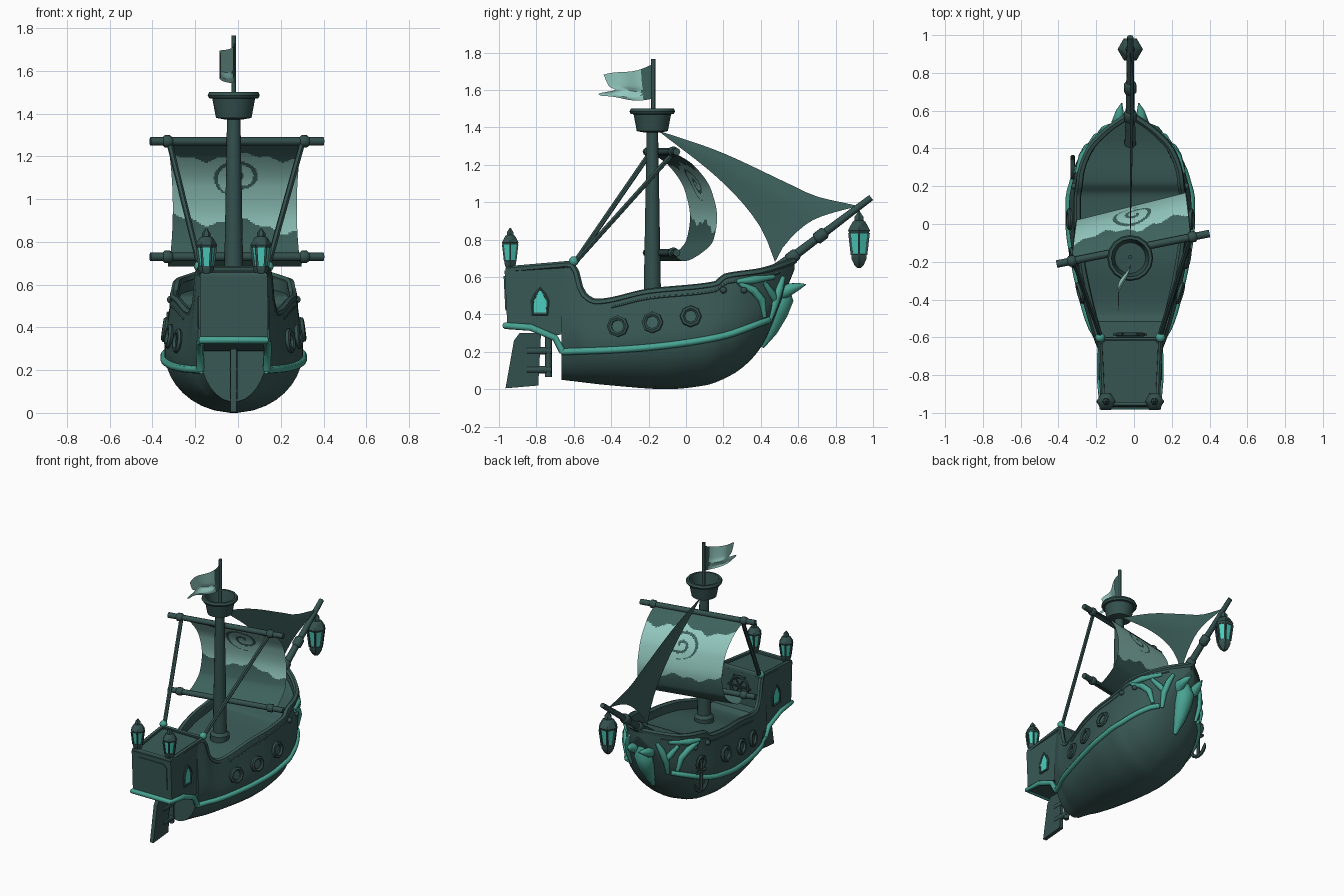
import bpy, bmesh, math
from mathutils import Vector

if "Cube" in bpy.data.objects:
    bpy.data.objects.remove(bpy.data.objects["Cube"])

CX = -0.02  # the ship's centreline

def mat(name, c):
    m = bpy.data.materials.new(name)
    m.diffuse_color = (*c, 1)
    m.use_nodes = True
    m.node_tree.nodes["Principled BSDF"].inputs["Base Color"].default_value = m.diffuse_color
    return m

WOOD = mat("dark_teal_wood", (.040, .098, .090))
SPAR = mat("spar_wood", (.034, .082, .076))
DECK = mat("deck_wood", (.042, .105, .096))
TRIM = mat("teal_trim", (.065, .37, .29))
GLASS = mat("glowing_glass", (.07, .62, .51))
CLOTH = mat("light_cloth", (.29, .58, .52))
DARK = mat("dark_cloth", (.046, .118, .107))

# ---------- helpers ----------
def make(name, verts, faces, mats, rule=None, angle=35):
    me = bpy.data.meshes.new(name)
    me.from_pydata([(v[0] + CX, v[1], v[2]) for v in verts], [], faces)
    bm = bmesh.new(); bm.from_mesh(me)
    bmesh.ops.recalc_face_normals(bm, faces=bm.faces)
    bm.to_mesh(me); bm.free()
    mats = mats if isinstance(mats, list) else [mats]
    for m in mats:
        me.materials.append(m)
    if rule:
        for p in me.polygons:
            p.material_index = rule(p)
    ob = bpy.data.objects.new(name, me)
    bpy.context.collection.objects.link(ob)
    bpy.ops.object.select_all(action='DESELECT')
    ob.select_set(True); bpy.context.view_layer.objects.active = ob
    bpy.ops.object.shade_smooth_by_angle(angle=math.radians(angle))
    return ob

def loft(name, rows, mats, ring=True, caps=True, loop=False, rule=None, angle=35):
    n, k = len(rows[0]), len(rows)
    faces = []
    for i in range(k if loop else k - 1):
        for j in range(n if ring else n - 1):
            a, b, i2 = j, (j + 1) % n, (i + 1) % k
            faces.append((i * n + a, i * n + b, i2 * n + b, i2 * n + a))
    if caps and ring and not loop:
        faces += [tuple(range(n)), tuple(range((k - 1) * n, k * n))]
    return make(name, [p for r in rows for p in r], faces, mats, rule, angle)

def tube(name, pts, r, m, sides=8, loop=False):
    pts = [Vector(p) for p in pts]
    n = len(pts)
    rs = r if isinstance(r, (list, tuple)) else [r] * n
    rows, prev, u = [], None, None
    for i, p in enumerate(pts):
        a = pts[i - 1] if (i or loop) else p
        b = pts[(i + 1) % n] if (i < n - 1 or loop) else p
        t = (b - a).normalized()
        if u is None:
            u = t.orthogonal().normalized()
        else:
            u = prev.rotation_difference(t) @ u
        prev, v = t, t.cross(u)
        rows.append([p + rs[i] * (u * math.cos(q) + v * math.sin(q))
                     for q in (2 * math.pi * j / sides for j in range(sides))])
    return loft(name, rows, m, loop=loop, angle=50)

def lathe(name, prof, at, m, sides=16, s=1, rot=0):
    rows = [[(at[0] + s * r * math.cos(a), at[1] + s * r * math.sin(a), at[2] + s * z)
             for a in (rot + 2 * math.pi * j / sides for j in range(sides))] for r, z in prof]
    return loft(name, rows, m)

def ball(name, at, r, m):
    return lathe(name, [(r * math.sin(math.pi * i / 8) + 1e-4, -r * math.cos(math.pi * i / 8))
                        for i in range(9)], at, m, 12)

def curve(tab, x):  # monotone smooth interpolation through a table
    x = min(max(x, tab[0][0]), tab[-1][0])
    d = [(b[1] - a[1]) / (b[0] - a[0]) for a, b in zip(tab, tab[1:])]
    g = [d[0]] + [0 if a * b <= 0 else 2 * a * b / (a + b) for a, b in zip(d, d[1:])] + [d[-1]]
    i = max(j for j in range(len(tab) - 1) if tab[j][0] <= x)
    h = tab[i + 1][0] - tab[i][0]; t = (x - tab[i][0]) / h
    return ((1 + 2 * t) * (1 - t) ** 2 * tab[i][1] + t * (1 - t) ** 2 * h * g[i]
            + t * t * (3 - 2 * t) * tab[i + 1][1] + t * t * (t - 1) * h * g[i + 1])

lin = lambda a, b, n: [a + (b - a) * i / (n - 1) for i in range(n)]
circ = lambda n: lin(0, 2 * math.pi, n + 1)[:-1]

# ---------- hull shape ----------
WID = [(-.665, .168), (-.6, .195), (-.4, .255), (-.2, .3), (0, .325), (.12, .325), (.25, .3),
       (.4, .225), (.5, .13), (.55, .06), (.58, .012)]
BOT = [(-.665, .05), (-.4, .02), (-.1, 0), (.1, .02), (.25, .08), (.35, .16), (.42, .255), (.47, .365),
       (.52, .49), (.58, .64)]
TOP = [(-.665, .655), (-.6, .66), (-.575, .56), (-.54, .495), (-.48, .465), (-.2, .52), (.16, .56),
       (.21, .6), (.4, .63), (.5, .66), (.58, .69)]

def hw(y, z):
    w, zb, zt = curve(WID, y), curve(BOT, y), curve(TOP, y)
    zm = zb + (min(zt, .6) - zb) * .55
    if z < zm:
        return w * math.sqrt(max(0, 1 - (1 - max(0, (z - zb) / (zm - zb))) ** 2.1))
    return w * (1 - .1 * min(1, max(0, (.4 - y) / .2)) * (z - zm) / (zt - zm))

def skin(s, y, z, off=.004):  # a point on the hull side
    return (s * (hw(y, z) + off), y, z)

rows = []
for y in lin(-.665, .58, 60):
    zb, zt = curve(BOT, y), curve(TOP, y)
    zd = .43 if y < -.5 else max(zt - .055, zb + .01)
    half = [(hw(y, z), y, z) for z in (zb + .0005 + (zt - zb - .0005) * t ** 1.5 for t in lin(0, 1, 14))]
    half += [(max(hw(y, zt) - .03, .002), y, zt), (max(hw(y, zd) - .035, .001), y, zd)]
    rows.append(half + [(-x, a, b) for x, a, b in reversed(half)])
loft("hull", rows, [WOOD, DECK], rule=lambda p: int(p.normal.z > .8 and p.center.z > .35))

# cabin at the stern
prof = [(-.955, .33), (-.97, .635), (-.6, .665), (-.6, .3), (-.69, .29), (-.8, .325)]
loft("stern_cabin", [[(x, y, z) for y, z in prof] for x in (-.157, .157)], WOOD)
tube("cabin_roof_rail", [(-.145, -.955, .64), (.145, -.955, .64), (.16, -.61, .67), (-.16, -.61, .67)],
     .018, WOOD, 6, True)
panel = [(-.125, .42), (.125, .42), (.125, .58), (.1, .605), (-.1, .605), (-.125, .58)]
loft("transom_panel", [[(x, y - .05 * (z - .42), z) for x, z in panel] for y in (-.966, -.95)], WOOD)
tube("steering_wheel", [(.07 * math.cos(a), -.585, .56 + .07 * math.sin(a)) for a in circ(16)], .01, SPAR, 6, True)
for i in range(3):
    c, s = .09 * math.cos(i * math.pi / 3), .09 * math.sin(i * math.pi / 3)
    tube("wheel_spoke", [(-c, -.585, .56 - s), (c, -.585, .56 + s)], .006, SPAR, 6)

# teal trim round the transom
tube("stern_trim", [(-.155, -.66, .2), (-.158, -.70, .275), (-.158, -.83, .33), (-.155, -.965, .34),
     (.155, -.965, .34), (.158, -.83, .33), (.158, -.70, .275), (.155, -.66, .2)], .018, TRIM)

TRZ = [(-.665, .2), (-.4, .21), (-.19, .225), (.18, .28), (.44, .37)]
arch = [(-.032, .41), (.032, .41), (.036, .47), (.02, .505), (0, .53), (-.02, .505), (-.036, .47)]
bowcurves = [[(.27, .575), (.36, .585), (.47, .6)], [(.285, .565), (.36, .53), (.405, .48), (.42, .385)],
             [(.52, .6), (.5, .54), (.475, .46), (.445, .36)], [(.42, .57), (.46, .51), (.48, .46)]]
for s in (-1, 1):
    tube("side_trim", [skin(s, y, curve(TRZ, y)) for y in lin(-.665, .44, 30)], .018, TRIM)
    tube("rail", [(s * max(.004, hw(y, curve(TOP, y)) - .013), y, curve(TOP, y)) for y in lin(-.63, .58, 60)],
         .019, WOOD, 6)
    tube("rail_moulding", [skin(s, y, curve(TOP, y) - .035, -.003) for y in lin(-.4, .5, 30)], .007, WOOD, 6)
    # portholes
    for y, z in ((-.365, .337), (-.18, .358), (.025, .39)):
        ringp = lambda r, o: [skin(s, y + r * math.cos(a), z + r * math.sin(a), o) for a in circ(8)]
        tube("porthole_frame", ringp(.045, .008), .014, SPAR, 6, True)
        loft("porthole_glass", [ringp(.04, -.004), ringp(.04, .004)], DARK)
    # pointed cabin window
    loft("cabin_window", [[(s * x, y - .78, z) for y, z in arch] for x in (.153, .162)], GLASS)
    tube("window_frame", [(s * .16, -.78 + y * 1.15, .47 + (z - .47) * 1.14) for y, z in arch], .009, SPAR, 6, True)
    # carved bow scrolls
    for c in bowcurves:
        n = len(c)
        tube("bow_scroll", [skin(s, y, z, .004) for y, z in c],
             [.022 if 0 < i < n - 1 else .012 for i in range(n)], TRIM, 8)
    tube("bow_horn", [(s * .045, .49, .5), (s * .065, .54, .53), (s * .055, .6, .55), (s * .045, .64, .56)],
         [.03, .036, .02, .003], TRIM)
    ball("shroud_post_knob", (s * .16, -.6, .685), .026, TRIM)
    for y in (.2, .31):
        ball("side_cleat", skin(s, y, .53, .004), .018, SPAR)
tube("figurehead", [(0, .405, .225), (0, .445, .31), (0, .48, .41), (0, .505, .49), (0, .52, .56)],
     [.012, .042, .065, .072, .03], TRIM, 10)

# rudder
rud = [(-.965, .005), (-.79, .02), (-.775, .3), (-.89, .3), (-.92, .26)]
loft("rudder_blade", [[(x, y, z) for y, z in rud] for x in (-.014, .014)], SPAR)
tube("rudder_post", [(0, -.735, .065), (0, -.735, .3)], .018, SPAR)
for z in (.105, .205):
    tube("rudder_hinge", [(0, -.85, z), (0, -.72, z)], .02, SPAR)

# mast, crow's nest and pole
lathe("mast", [(.065, .46), (.065, .5), (.047, .52), (.031, 1.4)], (0, -.18, 0), SPAR, 14)
lathe("crows_nest", [(.04, 1.372), (.083, 1.38), (.086, 1.395), (.1, 1.47), (.115, 1.472), (.122, 1.485),
      (.115, 1.5), (.1, 1.5), (.082, 1.41), (.001, 1.41)], (0, -.18, 0), SPAR, 16)
tube("flag_pole", [(0, -.175, 1.4), (0, -.175, 1.765)], .011, SPAR)

# yards, collars and shrouds
yy = lambda x: -.13 + .2 * (x - .02)
for z in (1.27, .73):
    tube("yard", [(x, yy(x), z) for x in (-.39, .42)], .02, SPAR)
    for x in (-.31, .33):
        tube("yard_collar", [(x + d, yy(x + d), z) for d in (-.022, -.012, .012, .022)],
             [.02, .029, .029, .02], SPAR)
for s, x in ((-1, -.3), (1, .32)):
    tube("shroud", [(x, yy(x), 1.26), (s * .155, -.6, .67)], .014, SPAR, 6)

# billowing main sail with dark bands and a spiral
SAILY = [(0, 0), (.14, .11), (.36, .21), (.55, .24), (.72, .22), (.87, .135), (.95, .06), (1, 0)]
SAILZ = [(0, 1.27), (.14, 1.2), (.36, 1.06), (.55, .92), (.72, .8), (.87, .715), (.95, .685), (1, .72)]
def sail_rule(p):
    x, z = p.center.x, p.center.z
    wob = .016 * math.sin(x * 17 + 1) + .007 * math.sin(x * 53)
    if z > 1.195 + wob or z < .885 - .11 * x + wob * 1.2:
        return 1
    dx, dz = x - .005, (z - 1.1) * 1.3
    r, th = math.hypot(dx, dz), math.atan2(dz, dx)
    k = (r / .066 - th / (2 * math.pi)) % 1
    return int(r < .118 and k < .3)
rows = []
for v in lin(0, 1, 100):
    w = .315 - .025 * math.sin(math.pi * v)
    rows.append([(.005 + u * w, yy(u * w) + curve(SAILY, v) * (.95 + .06 * u), curve(SAILZ, v))
                 for u in lin(-1, 1, 110)])
loft("main_sail", rows, [CLOTH, DARK], ring=False, rule=sail_rule)

# jib between mast and bowsprit
A = [(-.14, 1.38), (.155, 1.28), (.556, 1.096), (.69, 1.035), (.92, .985)]
B = [(-.14, 1.375), (.18, 1.12), (.37, .91), (.44, .78), (.476, .68)]
C = [(.476, .68), (.53, .775), (.69, .91), (.92, .98)]
rows = []
for t in lin(0, 1, 16):  # fan from the mast: lower edge point to upper edge point
    b, a = (B[0][0] + t * .616, curve(B, B[0][0] + t * .616)), (A[0][0] + t * 1.06, curve(A, A[0][0] + t * 1.06))
    rows.append([(.02 * math.sin(math.pi * q) * t, b[0] + (a[0] - b[0]) * q,
                  b[1] + (a[1] - b[1]) * q if t < 1 else curve(C, b[0] + (a[0] - b[0]) * q))
                 for q in lin(0, 1, 12)])
for i in range(8, 15):  # ease the foot into its hollow curve
    f = ((i - 7) / 8) ** 2
    for j, q in enumerate(lin(0, 1, 12)):
        x, y, z = rows[i][j]
        rows[i][j] = (x, y, z + f * (rows[15][j][2] - (.68 + .305 * q)) * .9)
loft("jib", rows, DARK, ring=False)

# flag with a swallow tail
TAIL = [(0, .27), (.1, .295), (.3, .205), (.45, .235), (1, .265)]
rows = []
for u in lin(0, 1, 17):
    rows.append([(-.07 * u + .015 * math.sin(u * 7), -.175 - u * curve(TAIL, q),
                  1.555 + q * (.185 - .07 * u) - .012 * math.sin(u * 5)) for q in lin(0, 1, 21)])
loft("flag", rows, [CLOTH, DARK], ring=False, rule=lambda p: int(p.center.y > -.235))

# bowsprit
tube("bowsprit", [(0, .42, .6), (0, .6, .73), (0, .99, 1.025)], [.03, .024, .017], SPAR)
for y in (.57, .72):
    z = .73 + (y - .6) * .757
    tube("bowsprit_collar", [(0, y + d, z + .757 * d) for d in (-.03, -.02, .02, .03)],
         [.02, .033, .033, .02], SPAR)

# lanterns
def lantern(at, s):
    lathe("lantern_base", [(.01, -.012), (.022, 0), (.036, .025), (.036, .042), (.02, .045)], at, SPAR, 6, s)
    lathe("lantern_glass", [(.03, .04), (.042, .13)], at, GLASS, 6, s)
    lathe("lantern_cap", [(.046, .128), (.051, .14), (.03, .175), (.02, .18), (.02, .195), (.003, .218)],
          at, SPAR, 6, s)
    for i in range(6):
        c, q = math.cos(i * math.pi / 3), math.sin(i * math.pi / 3)
        tube("lantern_bar", [(at[0] + s * r * c, at[1] + s * r * q, at[2] + s * z)
                             for r, z in ((.033, .04), (.045, .13))], .007 * s, SPAR, 4)
for s in (-1, 1):
    lantern((s * .128, -.94, .645), 1)
lantern((0, .925, .665), 1.32)

# anchor on the left bow
ay = .29
ax = -(hw(ay, .4) + .02)
tube("anchor_ring", [(ax, ay + .045 * math.cos(a), .42 + .045 * math.sin(a)) for a in circ(12)], .011, SPAR, 6, True)
tube("anchor_shank", [(ax, ay, .44), (ax, ay, .22)], .012, SPAR, 6)
tube("anchor_stock", [(ax, ay - .05, .36), (ax, ay + .05, .36)], .01, SPAR, 6)
tube("anchor_arms", [(ax, ay + .07 * math.cos(a), .29 + .07 * math.sin(a)) for a in lin(math.pi, 2 * math.pi, 9)],
     [.004] + [.013] * 7 + [.004], SPAR, 6)
